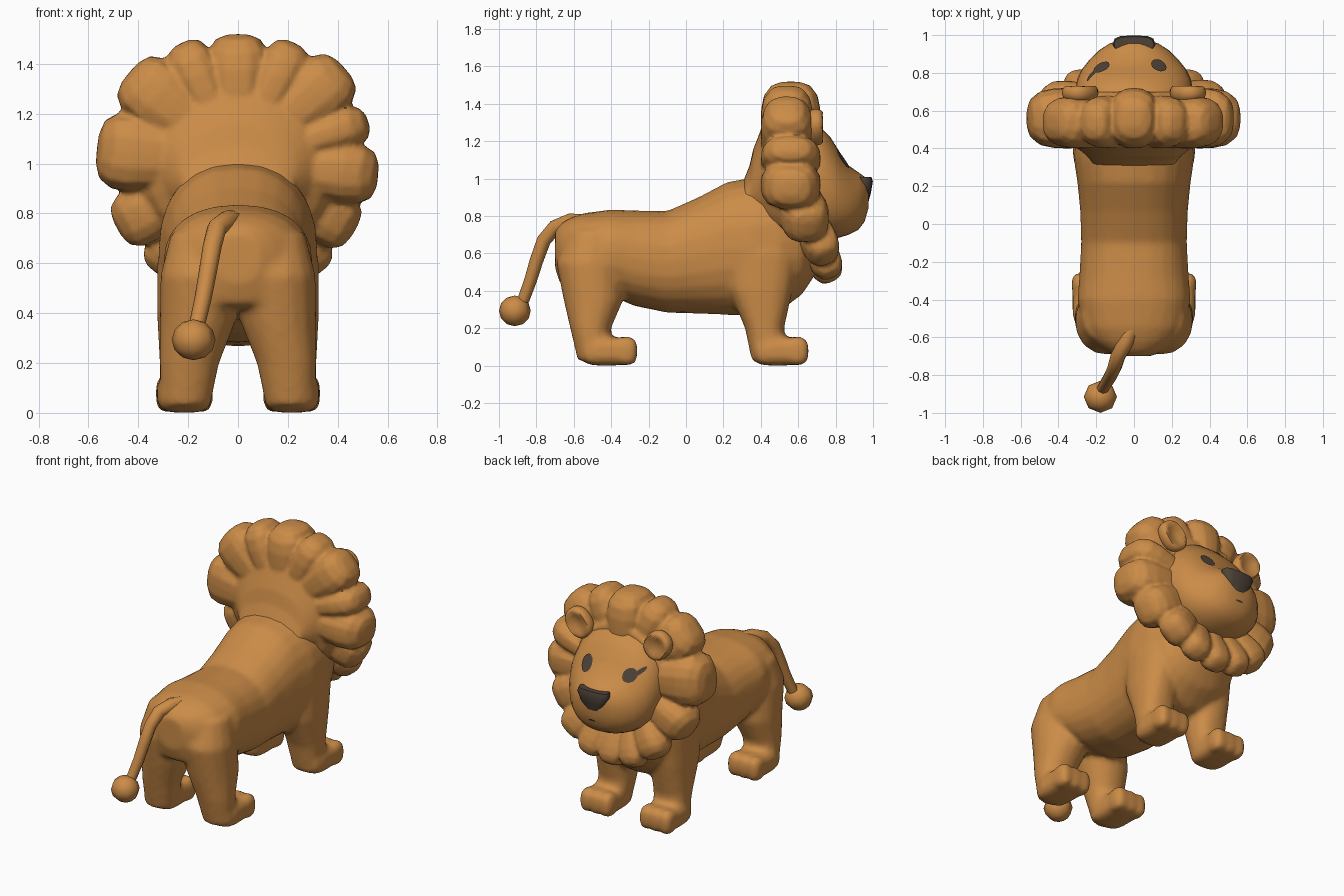
import bpy, bmesh, math
from mathutils import Vector, Matrix
from mathutils.bvhtree import BVHTree

if "Cube" in bpy.data.objects:
    bpy.data.objects.remove(bpy.data.objects["Cube"])


def material(name, rgb):
    m = bpy.data.materials.new(name)
    m.diffuse_color = (*rgb, 1)
    m.use_nodes = True
    m.node_tree.nodes["Principled BSDF"].inputs["Base Color"].default_value = m.diffuse_color
    return m


TAN = material("tan fur", (0.60, 0.262, 0.064))
DARK = material("dark brown", (0.075, 0.055, 0.04))


def loft(bm, sections, axis="y", n=24, p=2.4):
    """Skin superellipse rings: (pos, cx, c2, half_x, half_2) along y or z."""
    rings = []
    for t, cx, c2, hx, h2 in sections:
        ring = []
        for i in range(n):
            a = 2 * math.pi * i / n
            c, s = math.cos(a), math.sin(a)
            u = cx + hx * math.copysign(abs(c) ** (2 / p), c)
            v = c2 + h2 * math.copysign(abs(s) ** (2 / p), s)
            ring.append(bm.verts.new((u, t, v) if axis == "y" else (u, v, t)))
        rings.append(ring)
    for a, b in zip(rings, rings[1:]):
        for i in range(n):
            j = (i + 1) % n
            bm.faces.new((a[i], a[j], b[j], b[i]))
    bm.faces.new(rings[0])
    bm.faces.new(rings[-1])


def blob(bm, centre, size, p=2.0, rot=Matrix.Identity(3), seg=16, flare=0.0):
    """Ellipsoid that gets boxier as p grows; flare widens its top."""
    verts = bmesh.ops.create_uvsphere(bm, u_segments=seg, v_segments=seg // 2 + 2, radius=1)["verts"]
    for v in verts:
        k = sum(abs(c) ** p for c in v.co) ** (-1 / p)
        q = v.co * k
        q.x *= 1 + flare * (q.z - 0.5)
        v.co = Vector(centre) + rot @ Vector([c * s for c, s in zip(q, size)])
    return verts


def finish(name, bm, mat, voxel=0, smooth=0, angle=40):
    bmesh.ops.recalc_face_normals(bm, faces=bm.faces)
    me = bpy.data.meshes.new(name)
    bm.to_mesh(me)
    bm.free()
    ob = bpy.data.objects.new(name, me)
    bpy.context.collection.objects.link(ob)
    me.materials.append(mat)
    bpy.ops.object.select_all(action="DESELECT")
    ob.select_set(True)
    bpy.context.view_layer.objects.active = ob
    if voxel:
        m = ob.modifiers.new("merge", "REMESH")
        m.mode, m.voxel_size, m.use_smooth_shade = "VOXEL", voxel, True
        s = ob.modifiers.new("soften", "SMOOTH")
        s.factor, s.iterations = 0.5, smooth
        for mod in ("merge", "soften"):
            bpy.ops.object.modifier_apply(modifier=mod)
    bpy.ops.object.shade_smooth_by_angle(angle=math.radians(angle))
    return ob


# Torso, legs and paws merged into one skin
bm = bmesh.new()
torso = [(-0.70, 0.62, 0.09, 0.10), (-0.67, 0.595, 0.16, 0.165), (-0.62, 0.605, 0.225, 0.185),
         (-0.55, 0.615, 0.27, 0.20), (-0.40, 0.605, 0.30, 0.23), (-0.28, 0.575, 0.29, 0.255),
         (-0.10, 0.555, 0.28, 0.272), (0.07, 0.59, 0.285, 0.312), (0.22, 0.627, 0.30, 0.355),
         (0.35, 0.635, 0.32, 0.37), (0.50, 0.655, 0.31, 0.365), (0.62, 0.68, 0.27, 0.30), (0.70, 0.70, 0.18, 0.2)]
loft(bm, [(y, 0, z, hx, hz) for y, z, hx, hz in torso], p=2.3)
front_leg = [(0.03, 0.21, 0.45, 0.10, 0.10), (0.20, 0.20, 0.42, 0.115, 0.105), (0.40, 0.20, 0.40, 0.125, 0.17),
             (0.60, 0.195, 0.41, 0.13, 0.19), (0.76, 0.16, 0.41, 0.12, 0.15)]
hind_leg = [(0.03, 0.21, -0.49, 0.10, 0.09), (0.20, 0.195, -0.51, 0.12, 0.11), (0.35, 0.165, -0.495, 0.15, 0.16),
            (0.55, 0.14, -0.515, 0.172, 0.18), (0.72, 0.13, -0.49, 0.14, 0.14)]
for side in (-1, 1):
    for leg, py, p in ((front_leg, 0.49, 2.4), (hind_leg, -0.425, 2.1)):
        loft(bm, [(z, side * x, y, hx, hy) for z, x, y, hx, hy in leg], axis="z", n=16, p=p)
        blob(bm, (side * 0.215, py, 0.077), (0.11, 0.135, 0.076), p=4)
        for k in (-1, 0, 1):  # toes
            blob(bm, (side * 0.215 + k * 0.07, py + 0.105, 0.078), (0.045, 0.062, 0.077), p=3, seg=12)
finish("body", bm, TAN, voxel=0.017, smooth=6)

# Mane: neck funnel plus a ring of flared lobes (angle from top, reach, half width)
bm = bmesh.new()
loft(bm, [(0.30, 0, 0.84, 0.22, 0.13), (0.34, 0, 0.92, 0.23, 0.15), (0.36, 0, 0.95, 0.25, 0.21),
          (0.41, 0, 1.00, 0.31, 0.285), (0.45, 0, 1.01, 0.37, 0.36), (0.50, 0, 1.01, 0.41, 0.39),
          (0.62, 0, 1.00, 0.41, 0.39), (0.70, 0, 0.97, 0.33, 0.35)], n=32, p=2)
lobes = [(0, 0.515, 0.128), (25, 0.53, 0.10), (48, 0.57, 0.135), (72, 0.545, 0.09), (95, 0.56, 0.13),
         (120, 0.535, 0.125), (143, 0.545, 0.105), (162, 0.56, 0.085), (180, 0.56, 0.085),
         (-25, 0.53, 0.10), (-50, 0.565, 0.145), (-84, 0.565, 0.165), (-118, 0.545, 0.125),
         (-143, 0.545, 0.105), (-162, 0.56, 0.085)]
for deg, reach, width in lobes:
    a = math.radians(deg)
    low = max(0, min(1, (abs(deg) - 100) / 50))  # lower lobes lean forward
    ear_gap = 0.02 if 20 < abs(deg) < 60 else 0
    half = 0.215 - 0.065 * low
    y, hy = 0.56 - ear_gap + 0.16 * low, 0.16 - ear_gap - 0.07 * low
    rot = Matrix.Rotation(a, 3, "Y") @ Matrix.Rotation(-0.45 * low, 3, "X")
    r = reach - half + 0.004
    blob(bm, (r * math.sin(a), y, 1.0 + r * math.cos(a)), (width, hy, half), p=3.0, rot=rot, flare=0.24)
finish("mane", bm, TAN, voxel=0.013, smooth=1, angle=50)

# Head
bm = bmesh.new()
head = [(0.55, 1.00, 0.31, 0.31), (0.70, 0.985, 0.315, 0.31), (0.77, 0.95, 0.30, 0.275), (0.82, 0.915, 0.275, 0.23),
        (0.87, 0.885, 0.235, 0.185), (0.92, 0.88, 0.185, 0.155), (0.955, 0.89, 0.13, 0.12), (0.975, 0.91, 0.07, 0.07)]
loft(bm, [(y, 0, z, hx, hz) for y, z, hx, hz in head], n=32, p=2.2)
bmesh.ops.recalc_face_normals(bm, faces=bm.faces)
face_tree = BVHTree.FromBMesh(bm)
finish("head", bm, TAN, angle=50)

# Ears with cupped fronts
for side, name in ((-1, "left_ear"), (1, "right_ear")):
    bm = bmesh.new()
    c = Vector((side * 0.285, 0.695, 1.275))
    rot = Matrix.Rotation(side * 0.7, 3, "Y")
    for v in blob(bm, c, (0.085, 0.06, 0.10), p=2.3, rot=rot, seg=20):
        d = rot.transposed() @ (v.co - c)
        if d.y > 0:
            v.co.y -= 0.045 * max(0, 1 - 1.4 * ((d.x / 0.085) ** 2 + (d.z / 0.10) ** 2))
    finish(name, bm, TAN, angle=60)


# Painted face marks: thin patches laid on the head
def patch(name, cx, cz, hx, hz, turn=0.0, n=14):
    bm = bmesh.new()

    def on_face(u, v):
        x = cx + u * math.cos(turn) - v * math.sin(turn)
        z = cz + u * math.sin(turn) + v * math.cos(turn)
        hit, normal, _, _ = face_tree.ray_cast(Vector((x, 2, z)), Vector((0, -1, 0)))
        return bm.verts.new(hit + normal * 0.007)

    mid = on_face(0, 0)
    prev = None
    for f in (0.35, 0.7, 1.0):
        ring = [on_face(hx * f * math.cos(2 * math.pi * i / n), hz * f * math.sin(2 * math.pi * i / n))
                for i in range(n)]
        for i in range(n):
            j = (i + 1) % n
            bm.faces.new((prev[i], ring[i], ring[j], prev[j]) if prev else (mid, ring[i], ring[j]))
        prev = ring
    ob = finish(name, bm, DARK)
    if ob.data.polygons[0].normal.y < 0:
        ob.data.flip_normals()


patch("left_eye", -0.17, 1.095, 0.042, 0.04)
patch("left_eye_streak", -0.22, 1.12, 0.032, 0.014, turn=-0.8)
patch("right_eye", 0.13, 1.10, 0.04, 0.048)
patch("mouth", 0.0, 0.815, 0.025, 0.006)

# Nose: wide rounded wedge tapering downward
bm = bmesh.new()
loft(bm, [(0.88, 0, 0.955, 0.05, 0.022), (0.93, 0, 0.955, 0.088, 0.035), (0.985, 0, 0.953, 0.113, 0.046),
          (1.008, 0, 0.95, 0.106, 0.042)], axis="z", n=12, p=3)
finish("nose", bm, DARK, angle=60)

# Tail: tapered loft following its droop, with a faceted tuft
bm = bmesh.new()
path = [(0.0, -0.53, 0.765), (-0.04, -0.62, 0.772), (-0.085, -0.70, 0.74), (-0.103, -0.76, 0.67),
        (-0.122, -0.80, 0.56), (-0.14, -0.83, 0.46), (-0.165, -0.87, 0.35)]
rings = []
for k, q in enumerate(path):
    t = (Vector(path[min(k + 1, 6)]) - Vector(path[max(k - 1, 0)])).normalized()
    u = t.cross(Vector((1, 0, 0))).normalized()
    w = t.cross(u)
    r = 0.044 - 0.002 * k
    rings.append([bm.verts.new(Vector(q) + r * (math.cos(i * math.pi / 4) * u + math.sin(i * math.pi / 4) * w))
                  for i in range(8)])
for a, b in zip(rings, rings[1:]):
    for i in range(8):
        bm.faces.new((a[i], a[(i + 1) % 8], b[(i + 1) % 8], b[i]))
bm.faces.new(rings[0])
bm.faces.new(rings[-1])
finish("tail", bm, TAN, angle=60)
bm = bmesh.new()
blob(bm, (-0.178, -0.915, 0.293), (0.088, 0.085, 0.082), seg=8)
finish("tail_tuft", bm, TAN, angle=50)
